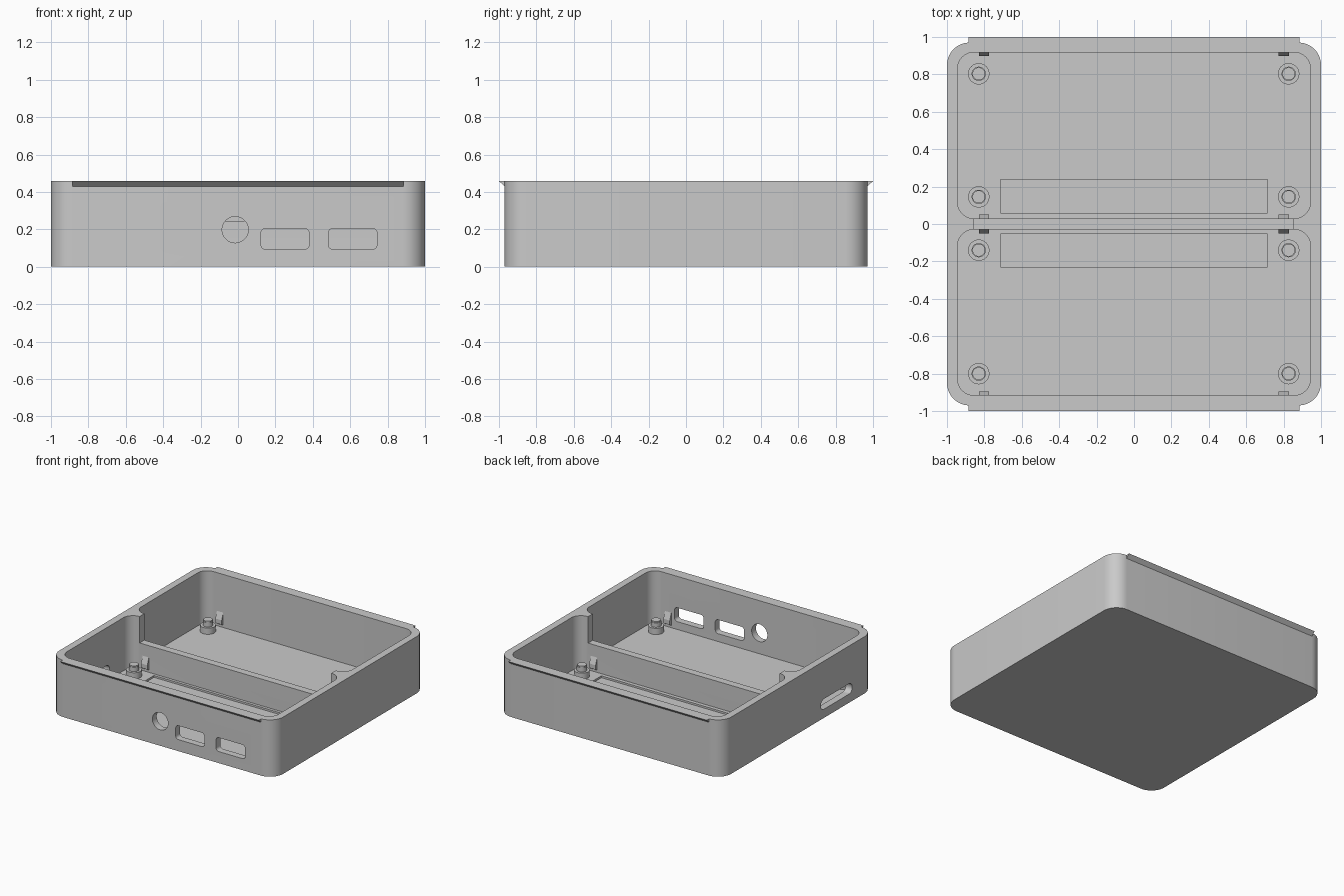
import bpy, bmesh, math
from mathutils import Vector

cube = bpy.data.objects.get("Cube")
if cube:
    bpy.data.objects.remove(cube, do_unlink=True)

grey = bpy.data.materials.new("plain grey")
grey.use_nodes = True
COLOUR = (0.59, 0.59, 0.59, 1)
grey.diffuse_color = COLOUR
grey.node_tree.nodes["Principled BSDF"].inputs["Base Color"].default_value = COLOUR

HEIGHT, FLOOR = 0.458, 0.03


def rounded(a0, a1, b0, b1, r, steps=10):
    """Outline of a rectangle with round corners."""
    pts = []
    corners = [(a1 - r, b1 - r), (a0 + r, b1 - r), (a0 + r, b0 + r), (a1 - r, b0 + r)]
    for i, (a, b) in enumerate(corners):
        for k in range(steps + 1):
            t = math.pi / 2 * (i + k / steps)
            pts.append((a + r * math.cos(t), b + r * math.sin(t)))
    return pts


def circle(a, b, r, n=40):
    return [(a + r * math.cos(math.tau * i / n), b + r * math.sin(math.tau * i / n))
            for i in range(n)]


def box(a0, a1, b0, b1):
    return [(a0, b0), (a1, b0), (a1, b1), (a0, b1)]


def prism(name, outline, axis, lo, hi):
    """Extrude a flat outline along an axis from lo to hi."""
    place = {"x": lambda a, b, d: (d, a, b),
             "y": lambda a, b, d: (a, d, b),
             "z": lambda a, b, d: (a, b, d)}[axis]
    bm = bmesh.new()
    face = bm.faces.new([bm.verts.new(place(a, b, lo)) for a, b in outline])
    out = bmesh.ops.extrude_face_region(bm, geom=[face])
    verts = [g for g in out["geom"] if isinstance(g, bmesh.types.BMVert)]
    bmesh.ops.translate(bm, verts=verts, vec=Vector(place(0, 0, hi - lo)))
    bmesh.ops.recalc_face_normals(bm, faces=bm.faces)
    mesh = bpy.data.meshes.new(name)
    bm.to_mesh(mesh)
    bm.free()
    mesh.materials.append(grey)
    obj = bpy.data.objects.new(name, mesh)
    bpy.context.collection.objects.link(obj)
    return obj


def select(obj):
    bpy.ops.object.select_all(action="DESELECT")
    obj.select_set(True)
    bpy.context.view_layer.objects.active = obj


def cut(target, cutter):
    cutter.hide_render = True
    mod = target.modifiers.new("cut", "BOOLEAN")
    mod.operation, mod.solver, mod.object = "DIFFERENCE", "EXACT", cutter
    select(target)
    bpy.ops.object.modifier_apply(modifier=mod.name)
    bpy.data.objects.remove(cutter, do_unlink=True)


def smooth(obj):
    select(obj)
    bpy.ops.object.shade_smooth_by_angle(angle=math.radians(30))


# Tray body with two pockets and a lowered divider between them
tray = prism("tray", rounded(-1, 1, -0.97, 0.97, 0.12), "z", 0, HEIGHT)
for y0, y1 in ((0.03, 0.917), (-0.915, -0.03)):
    cut(tray, prism("pocket_cutter", rounded(-0.943, 0.943, y0, y1, 0.085), "z", FLOOR, 0.6))
cut(tray, prism("divider_cutter", box(-0.857, 0.853, -0.1, 0.1), "z", 0.245, 0.6))

# Shallow recesses in the floor
for y0, y1 in ((0.06, 0.237), (-0.23, -0.053)):
    cut(tray, prism("recess_cutter", box(-0.713, 0.713, y0, y1), "z", 0.015, 0.2))

# Port openings in the front wall and the slot in the right wall
for outline in (circle(-0.015, 0.198, 0.07),
                rounded(0.123, 0.38, 0.093, 0.205, 0.025),
                rounded(0.483, 0.743, 0.093, 0.205, 0.025)):
    cut(tray, prism("port_cutter", outline, "y", -1.2, -0.85))
cut(tray, prism("slot_cutter", rounded(-0.69, -0.29, 0.07, 0.153, 0.04), "x", -1.2, -0.9))
smooth(tray)

# Wedge lips along the top of the front and back walls
for name, s in (("front_lip", -1), ("back_lip", 1)):
    prism(name, [(s * 0.965, 0.43), (s * 0.97, 0.43), (s, HEIGHT), (s * 0.965, HEIGHT)],
          "x", -0.885, 0.885)

# Mounting posts with locating pins
for x in (-0.83, 0.827):
    for y in (-0.8, -0.14, 0.145, 0.803):
        smooth(prism("post_base", circle(x, y, 0.057), "z", FLOOR - 0.005, 0.08))
        smooth(prism("post_pin", circle(x, y, 0.038), "z", 0.075, 0.115))
        smooth(prism("pin_tip", circle(x, y, 0.034), "z", 0.11, 0.125))

# Snap clips on the long walls of each pocket
for x in (-0.802, 0.8):
    for wall, s in ((0.917, -1), (0.03, 1), (-0.03, -1), (-0.915, 1)):
        prism("snap_clip", [(wall - s * 0.005, 0.045), (wall + s * 0.02, 0.06),
                            (wall + s * 0.02, 0.095), (wall, 0.15), (wall - s * 0.005, 0.15)],
              "x", x - 0.028, x + 0.028)
